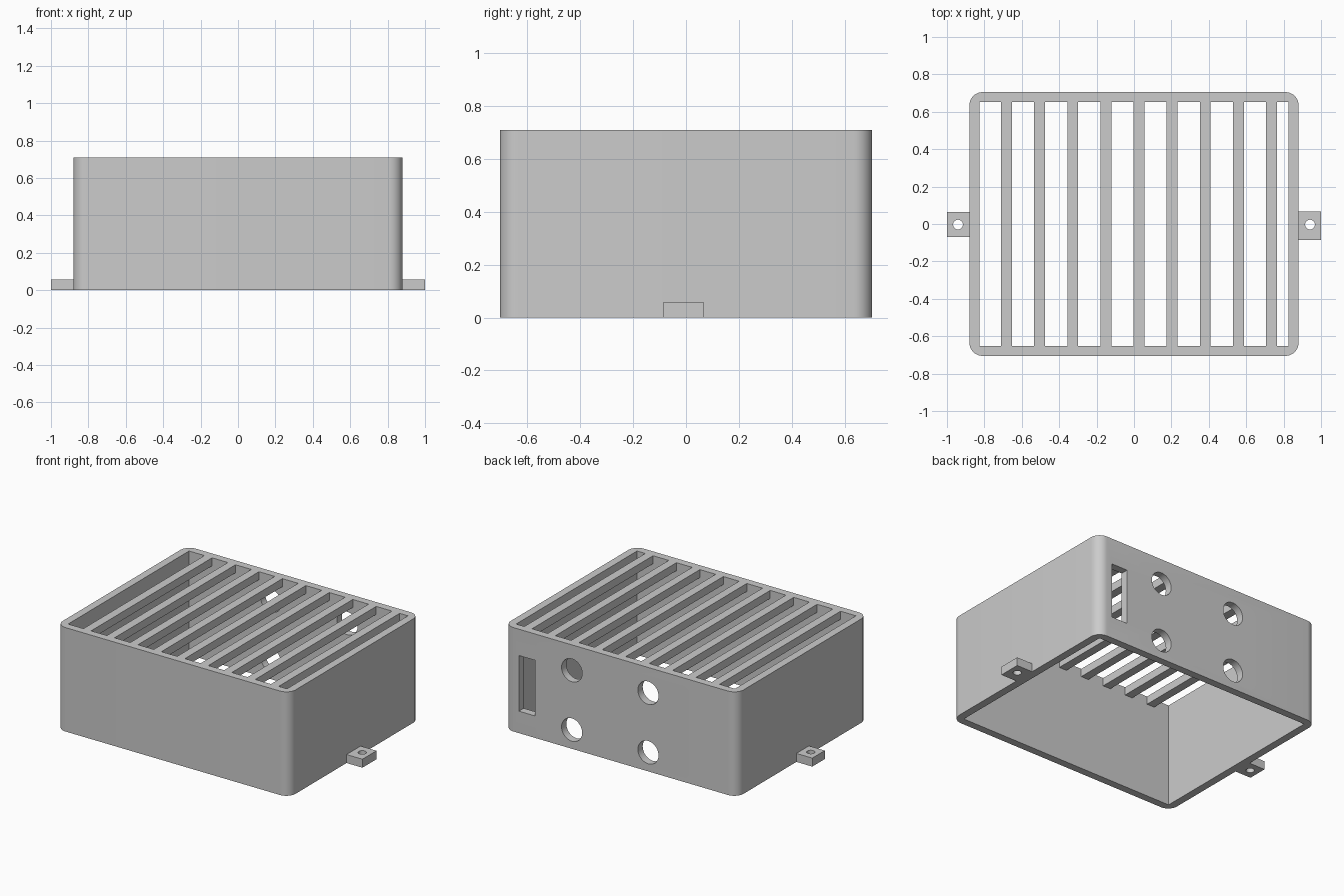
import bpy, bmesh, math
from mathutils import Matrix, Vector

if "Cube" in bpy.data.objects:
    bpy.data.objects.remove(bpy.data.objects["Cube"])

grey = bpy.data.materials.new("plain grey")
grey.diffuse_color = (0.6, 0.6, 0.6, 1)
grey.use_nodes = True
grey.node_tree.nodes["Principled BSDF"].inputs["Base Color"].default_value = grey.diffuse_color


def box(name, lo, hi):
    bm = bmesh.new()
    bmesh.ops.create_cube(bm, size=1)
    for v in bm.verts:
        v.co = Vector([l + (c + 0.5) * (h - l) for c, l, h in zip(v.co, lo, hi)])
    return finish(bm, name)


def cylinder(name, centre, radius, depth, axis="Z"):
    bm = bmesh.new()
    rot = Matrix.Rotation(math.pi / 2, 4, "X") if axis == "Y" else Matrix()
    bmesh.ops.create_cone(bm, cap_ends=True, segments=48, radius1=radius, radius2=radius,
                          depth=depth, matrix=Matrix.Translation(centre) @ rot)
    return finish(bm, name)


def finish(bm, name):
    mesh = bpy.data.meshes.new(name)
    bm.to_mesh(mesh)
    bm.free()
    mesh.materials.append(grey)
    ob = bpy.data.objects.new(name, mesh)
    bpy.context.collection.objects.link(ob)
    return ob


def cut(target, cutter):
    bpy.context.view_layer.objects.active = target
    mod = target.modifiers.new("cut", "BOOLEAN")
    mod.operation, mod.solver, mod.object = "DIFFERENCE", "EXACT", cutter
    bpy.ops.object.modifier_apply(modifier=mod.name)
    bpy.data.objects.remove(cutter)


def smooth(ob):
    bpy.ops.object.select_all(action="DESELECT")
    ob.select_set(True)
    bpy.context.view_layer.objects.active = ob
    bpy.ops.object.shade_smooth_by_angle(angle=math.radians(30))


W, D, H = 0.88, 0.705, 0.71        # half width, half depth, height
IX, IY, IZ = 0.827, 0.653, 0.655   # inner cavity

# Housing: block with rounded upright corners
housing = box("housing", (-W, -D, 0), (W, D, H))
bm = bmesh.new()
bm.from_mesh(housing.data)
upright = [e for e in bm.edges if abs(e.verts[0].co.z - e.verts[1].co.z) > 0.1]
bmesh.ops.bevel(bm, geom=upright, offset=0.07, segments=10, profile=0.5, affect="EDGES")
bm.to_mesh(housing.data)
bm.free()

# Open underside
cut(housing, box("cavity_cutter", (-IX, -IY, -0.1), (IX, IY, IZ)))

# Ventilation slots in the top, leaving nine bars
PITCH, BAR = 0.1772, 0.058
left = -IX
for i in range(10):
    bar = -0.711 + PITCH * i
    cut(housing, box("slot_cutter", (left, -IY, 0.6), (min(bar, IX), IY, 0.8)))
    left = bar + BAR

# Four round ports and one tall opening in the back wall
for x in (0.369, -0.208):
    for z in (0.13, 0.536):
        cut(housing, cylinder("port_cutter", (x, D, z), 0.078, 0.3, "Y"))
cut(housing, box("opening_cutter", (0.647, 0.6, 0.15), (0.77, 0.8, 0.53)))
smooth(housing)

# Mounting tabs with screw holes
for name, x0, x1, y0, y1, hx in (("left_tab", -1, -W, -0.07, 0.065, -0.941),
                                 ("right_tab", W, 1, -0.085, 0.067, 0.941)):
    tab = box(name, (x0, y0, 0), (x1, y1, 0.058))
    cut(tab, cylinder("screw_cutter", (hx, -0.003, 0.03), 0.026, 0.2))
    smooth(tab)
